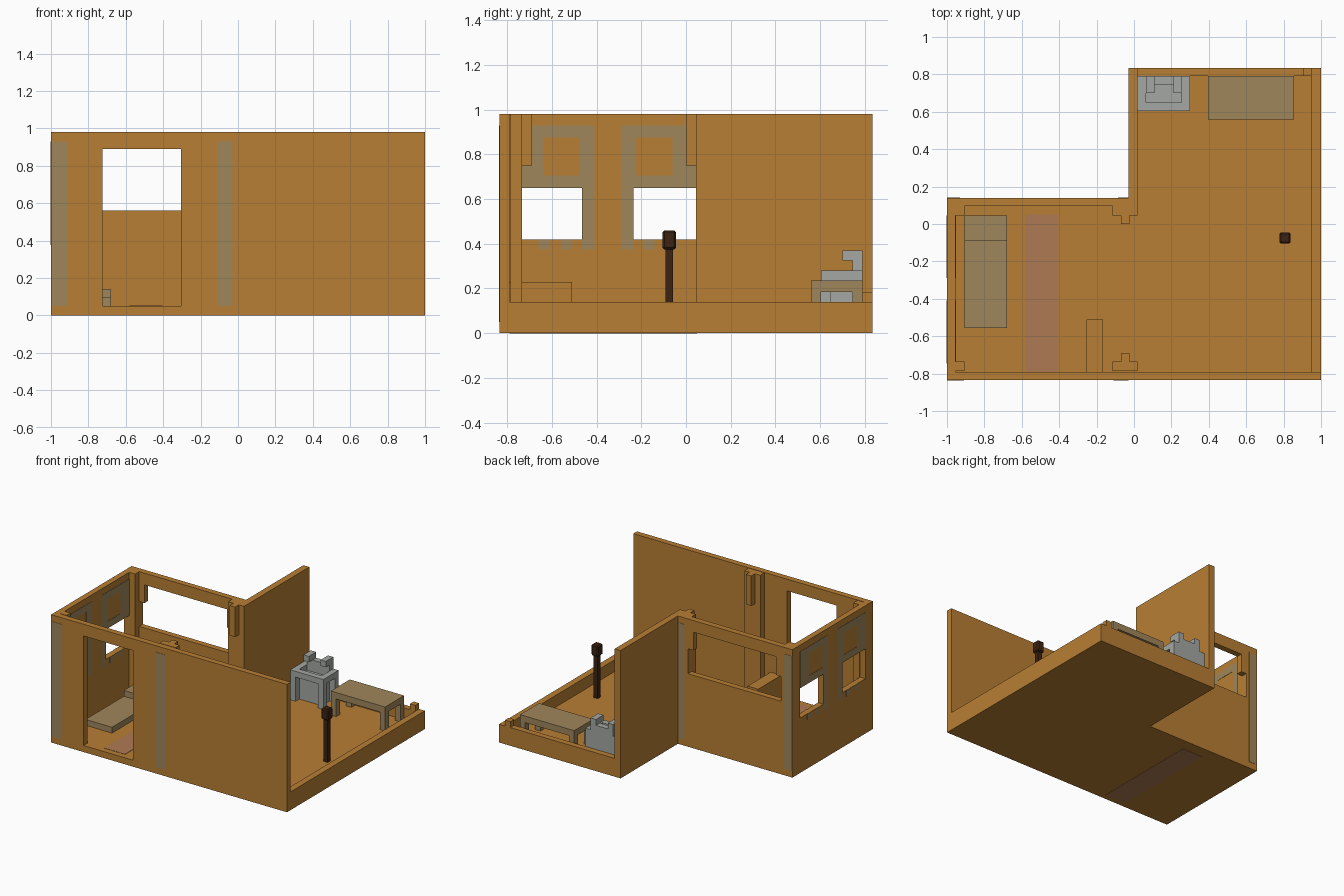
import bpy
import bmesh
from mathutils import Vector

start = bpy.data.objects.get("Cube")
if start:
    bpy.data.objects.remove(start, do_unlink=True)


def material(name, rgb):
    m = bpy.data.materials.new(name)
    m.use_nodes = True
    m.diffuse_color = (*rgb, 1)
    bsdf = next(n for n in m.node_tree.nodes if n.type == 'BSDF_PRINCIPLED')
    bsdf.inputs["Base Color"].default_value = (*rgb, 1)
    return m


wood = material("orange_wood", (0.48, 0.21, 0.034))
trim = material("grey_brown", (0.35, 0.24, 0.105))
stone = material("grey_stone", (0.37, 0.39, 0.36))
rug_red = material("dusty_pink", (0.43, 0.195, 0.085))
dark = material("dark_wood", (0.045, 0.017, 0.006))


def boxes(name, mat, *spans):
    """One object from boxes, each given as x, y and z ranges."""
    bm = bmesh.new()
    for span in spans:
        verts = bmesh.ops.create_cube(bm, size=1)["verts"]
        for v in verts:
            v.co = Vector([(a + b) / 2 + c * (b - a) for c, (a, b) in zip(v.co, span)])
    me = bpy.data.meshes.new(name)
    bm.to_mesh(me)
    bm.free()
    me.materials.append(mat)
    ob = bpy.data.objects.new(name, me)
    bpy.context.collection.objects.link(ob)
    return ob


def cut(ob, *spans):
    """Cut openings, then drop the helper."""
    cutter = boxes("opening_cutter", wood, *spans)
    cutter.hide_render = True
    mod = ob.modifiers.new("openings", 'BOOLEAN')
    mod.operation = 'DIFFERENCE'
    mod.solver = 'EXACT'
    mod.object = cutter
    bpy.context.view_layer.update()
    mesh = bpy.data.meshes.new_from_object(ob.evaluated_get(bpy.context.evaluated_depsgraph_get()))
    ob.modifiers.clear()
    ob.data = mesh
    bpy.data.objects.remove(cutter, do_unlink=True)


def mirror_y(spans):
    """Mirror boxes across the middle of the small room."""
    return [(x, (-0.69 - y[1], -0.69 - y[0]), z) for x, y, z in spans]


TOP, FLOOR, LOW = 0.98, 0.05, 0.14
tall, full, low = (FLOOR, TOP), (0, TOP), (0, LOW)

# L-shaped floor
bm = bmesh.new()
outline = [(-1, -0.835), (1, -0.835), (1, 0.835), (-0.03, 0.835), (-0.03, 0.14), (-1, 0.14)]
face = bm.faces.new([bm.verts.new((x, y, 0)) for x, y in outline])
top = bmesh.ops.extrude_face_region(bm, geom=[face])["geom"]
bmesh.ops.translate(bm, vec=(0, 0, FLOOR), verts=[g for g in top if isinstance(g, bmesh.types.BMVert)])
bmesh.ops.recalc_face_normals(bm, faces=bm.faces)
floor_mesh = bpy.data.meshes.new("floor")
bm.to_mesh(floor_mesh)
bm.free()
floor_mesh.materials.append(wood)
bpy.context.collection.objects.link(bpy.data.objects.new("floor", floor_mesh))

# Tall walls with their openings
front = boxes("front_wall", wood, ((-1, 1), (-0.835, -0.79), full))
cut(front, ((-0.725, -0.305), (-0.9, -0.7), (FLOOR, 0.89)))
back = boxes("back_wall", wood, ((-1, -0.03), (0.095, 0.14), full))
cut(back, ((-0.905, -0.115), (0, 0.2), (0.56, 0.89)))
west = boxes("window_wall", wood, ((-1, -0.955), (-0.79, 0.095), full))
cut(west, *[((-1.1, -0.9), y, (0.42, 0.65)) for y in ((-0.745, -0.465), (-0.235, 0.045))])
boxes("divider_wall", wood, ((-0.03, 0.02), (0.095, 0.835), full))

# Low walls around the open room
boxes("low_side_wall", wood, ((0.95, 1), (-0.79, 0.835), low))
boxes("low_back_wall", wood, ((0.02, 0.95), (0.79, 0.835), low),
      ((0.905, 0.95), (0.79, 0.835), (LOW, 0.185)))

# Pillars and hanging brackets on both sides of the small room
pillars = [((-0.955, -0.905), (0.045, 0.095), tall),
           ((-0.115, 0.02), (0.045, 0.095), tall),
           ((-0.07, -0.025), (0.0, 0.045), (0.75, TOP))]
boxes("back_pillars", wood, *pillars)
boxes("front_pillars", wood, *mirror_y(pillars))
boxes("window_brackets", wood, *[(x, (0.095, 0.14), (0.75, 0.89))
                                 for x in ((-0.905, -0.86), (-0.16, -0.115))])

# Painted strips
T = 0.002
strip = (FLOOR, 0.93)
boxes("front_strips", trim, *[(x, (-0.835 - T, -0.835), strip)
                              for x in ((-1, -0.91), (-0.11, -0.03))])
boxes("back_strips", trim, *[(x, (0.14, 0.14 + T), strip)
                             for x in ((-1, -0.93), (-0.085, -0.03))])

# Painted window surrounds, inside and outside
for side, x in (("outer", (-1 - T, -1)), ("inner", (-0.955, -0.955 + T))):
    panel = [(x, (-0.465, -0.41), (0.375, 0.93)),
             (x, (-0.745, -0.465), (0.875, 0.93)),
             (x, (-0.745, -0.465), (0.65, 0.705)),
             (x, (-0.745, -0.64), (0.705, 0.875)),
             (x, (-0.475, -0.465), (0.705, 0.875))]
    panel += [(x, (y, y + 0.05), (0.375, 0.42)) for y in (-0.66, -0.56)]
    boxes(side + "_front_window_trim", trim, *panel)
    boxes(side + "_back_window_trim", trim, *[(a, (-0.7 - b[1], -0.7 - b[0]), c) for a, b, c in panel])

# Rug strip, seen above and below the floor
boxes("rug", rug_red, *[((-0.58, -0.405), (-0.79, 0.05), z) for z in ((FLOOR, FLOOR + T), (-T, 0))])

# Bed and bench
boxes("bed", trim, ((-0.905, -0.68), (-0.555, 0.045), (FLOOR, 0.095)))
boxes("pillow", trim, ((-0.905, -0.68), (-0.09, 0.045), (0.095, LOW)))
boxes("bench", wood, ((-0.255, -0.165), (-0.79, -0.51), (FLOOR, 0.23)))

# Table
boxes("table", trim, ((0.395, 0.855), (0.56, 0.79), (0.185, 0.235)),
      *[(x, y, (FLOOR, 0.185)) for x in ((0.395, 0.44), (0.81, 0.855))
        for y in ((0.56, 0.605), (0.745, 0.79))])

# Stove: core, legs, rim and two arms on a back plate
sides = ((0.02, 0.065), (0.255, 0.3))
rim = (0.235, 0.28)
boxes("stove_body", stone, ((0.065, 0.255), (0.65, 0.79), (FLOOR, 0.235)),
      *[(x, y, (FLOOR, 0.235)) for x in sides for y in ((0.605, 0.65), (0.745, 0.79))])
boxes("stove_rim", stone, ((0.065, 0.255), (0.605, 0.65), rim),
      *[(x, (0.605, 0.79), rim) for x in sides])
boxes("stove_back", stone, ((0.065, 0.255), (0.745, 0.79), (0.235, 0.325)))
boxes("stove_arms", stone, *[(x, (0.7, 0.79), (0.325, 0.37))
                             for x in ((0.065, 0.11), (0.21, 0.255))])

# Torch post with a bevelled head
boxes("torch_post", dark, ((0.79, 0.825), (-0.092, -0.058), (FLOOR, 0.375)))
head = boxes("torch_head", dark, ((0.778, 0.837), (-0.105, -0.045), (0.375, 0.46)))
bevel = head.modifiers.new("bevel", 'BEVEL')
bevel.width = 0.008
bevel.segments = 1
